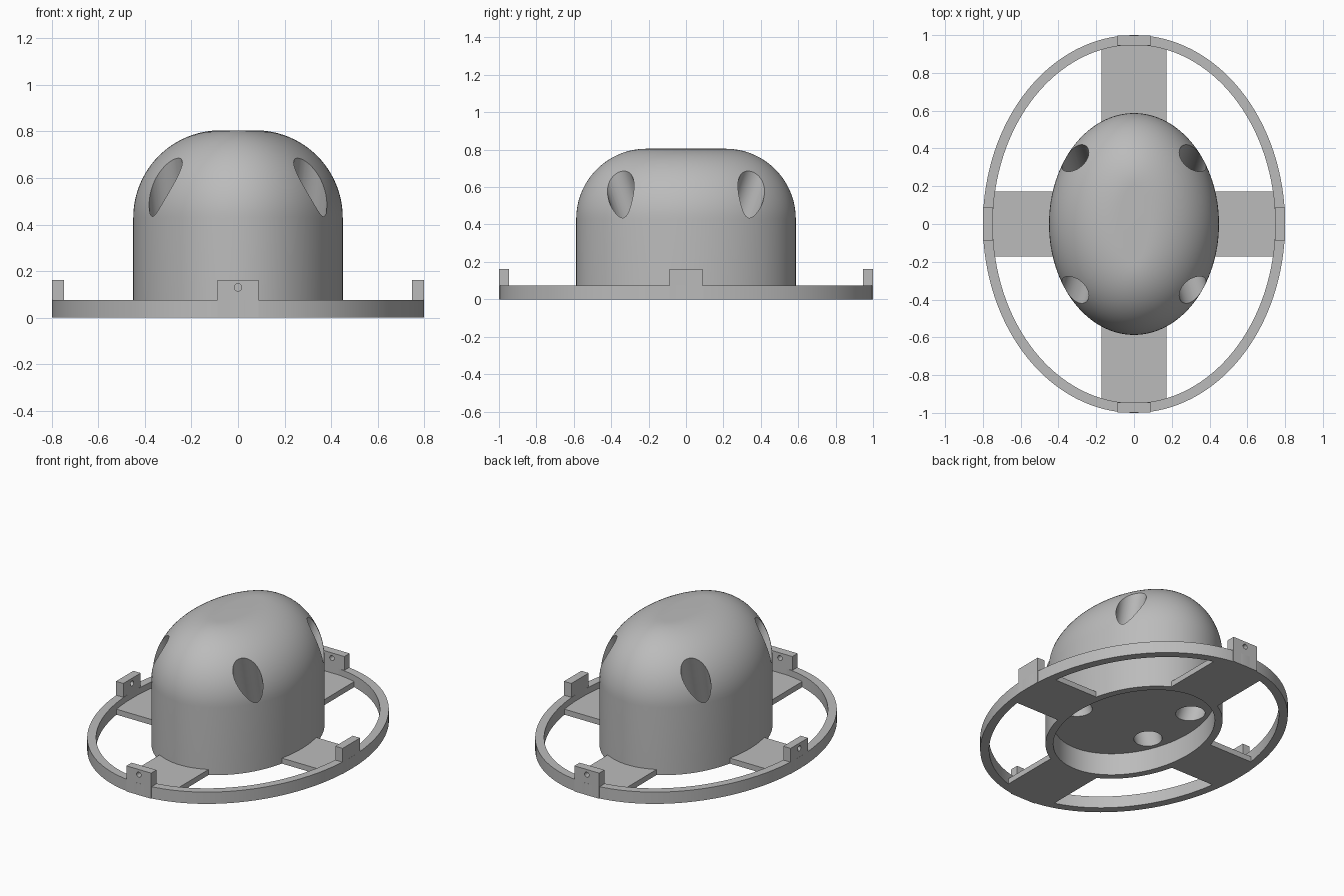
import bpy, bmesh, math
from mathutils import Vector

cube = bpy.data.objects.get("Cube")
if cube:
    bpy.data.objects.remove(cube, do_unlink=True)

grey = bpy.data.materials.new("matte_grey")
grey.use_nodes = True
GREY = (0.5, 0.5, 0.5, 1)
grey.diffuse_color = GREY
grey.node_tree.nodes["Principled BSDF"].inputs["Base Color"].default_value = GREY

SEGMENTS = 128


def finish(name, bm):
    bmesh.ops.recalc_face_normals(bm, faces=bm.faces)
    mesh = bpy.data.meshes.new(name)
    bm.to_mesh(mesh)
    bm.free()
    mesh.materials.append(grey)
    obj = bpy.data.objects.new(name, mesh)
    bpy.context.collection.objects.link(obj)
    return obj


def loft(name, sections, closed=False):
    """Join ellipses given as (x radius, y radius, z); cap the ends unless closed."""
    bm = bmesh.new()
    rings = []
    for rx, ry, z in sections:
        angles = [math.tau * i / SEGMENTS for i in range(SEGMENTS)]
        rings.append([bm.verts.new((rx * math.cos(t), ry * math.sin(t), z)) for t in angles])
    pairs = list(zip(rings, rings[1:]))
    if closed:
        pairs.append((rings[-1], rings[0]))
    else:
        bm.faces.new(rings[0])
        bm.faces.new(rings[-1])
    for low, high in pairs:
        for i in range(SEGMENTS):
            j = (i + 1) % SEGMENTS
            bm.faces.new((low[i], low[j], high[j], high[i]))
    return finish(name, bm)


def box(name, low, high):
    low, high = Vector(low), Vector(high)
    bm = bmesh.new()
    bmesh.ops.create_cube(bm, size=1)
    for v in bm.verts:
        v.co = v.co * (high - low) + (low + high) / 2
    return finish(name, bm)


def rod(name, start, end, radius):
    start, end = Vector(start), Vector(end)
    axis = end - start
    bm = bmesh.new()
    bmesh.ops.create_cone(bm, cap_ends=True, segments=48, radius1=radius,
                          radius2=radius, depth=axis.length)
    turn = axis.to_track_quat('Z', 'Y')
    for v in bm.verts:
        v.co = turn @ v.co + (start + end) / 2
    return finish(name, bm)


def drill(obj, cutter):
    mod = obj.modifiers.new("hole", 'BOOLEAN')
    mod.operation = 'DIFFERENCE'
    mod.solver = 'EXACT'
    mod.object = cutter
    activate(obj)
    bpy.ops.object.modifier_apply(modifier=mod.name)
    bpy.data.objects.remove(cutter, do_unlink=True)


def activate(obj):
    bpy.ops.object.select_all(action='DESELECT')
    obj.select_set(True)
    bpy.context.view_layer.objects.active = obj


def smooth(obj):
    activate(obj)
    bpy.ops.object.shade_smooth_by_angle(angle=math.radians(30))


# Oval dome: recessed underside, straight wall, rounded shoulder, flat crown
RX, RY, WALL = 0.45, 0.587, 0.045
SHOULDER, FILLET = 0.43, 0.375
sections = [(RX - WALL, RY - WALL, 0.14), (RX - WALL, RY - WALL, 0), (RX, RY, 0)]
STEPS = 24
for i in range(STEPS + 1):
    a = math.pi / 2 * i / STEPS
    inset = FILLET * (1 - math.cos(a))
    sections.append((RX - inset, RY - inset, SHOULDER + FILLET * math.sin(a)))
dome = loft("dome", sections)

# Four slanted bores from the underside recess out through the shoulder
for sx in (-1, 1):
    for sy in (-1, 1):
        inner = Vector((sx * 0.265, sy * 0.19, 0.14))
        outer = Vector((sx * 0.312, sy * 0.347, 0.585))
        reach = outer - inner
        drill(dome, rod("bore_cutter", inner - reach * 0.2, outer + reach * 0.6, 0.081))
smooth(dome)

# Oval rim around the base
T, H = 0.052, 0.075
rim = loft("rim", [(0.8, 1, 0), (0.8, 1, H), (0.8 - T, 1 - T, H), (0.8 - T, 1 - T, 0)], closed=True)
smooth(rim)

# Spokes joining dome to rim, and drilled tabs standing on the rim
ARM, ARM_H, TAB, TAB_H = 0.173, 0.035, 0.0875, 0.163
for s, side, end in ((1, "left", "back"), (-1, "right", "front")):
    box(side + "_spoke", (min(s * 0.42, s * 0.765), -ARM, 0), (max(s * 0.42, s * 0.765), ARM, ARM_H))
    box(end + "_spoke", (-ARM, min(s * 0.543, s * 0.965), 0), (ARM, max(s * 0.543, s * 0.965), ARM_H))

    near, far = sorted((s * 0.747, s * 0.799))
    tab = box(side + "_tab", (near, -TAB, 0), (far, TAB, TAB_H))
    drill(tab, rod("pin_cutter", (near - 0.1, 0, 0.13), (far + 0.1, 0, 0.13), 0.016))
    smooth(tab)

    near, far = sorted((s * 0.946, s * 0.999))
    tab = box(end + "_tab", (-TAB, near, 0), (TAB, far, TAB_H))
    drill(tab, rod("pin_cutter", (0, near - 0.1, 0.13), (0, far + 0.1, 0.13), 0.016))
    smooth(tab)
